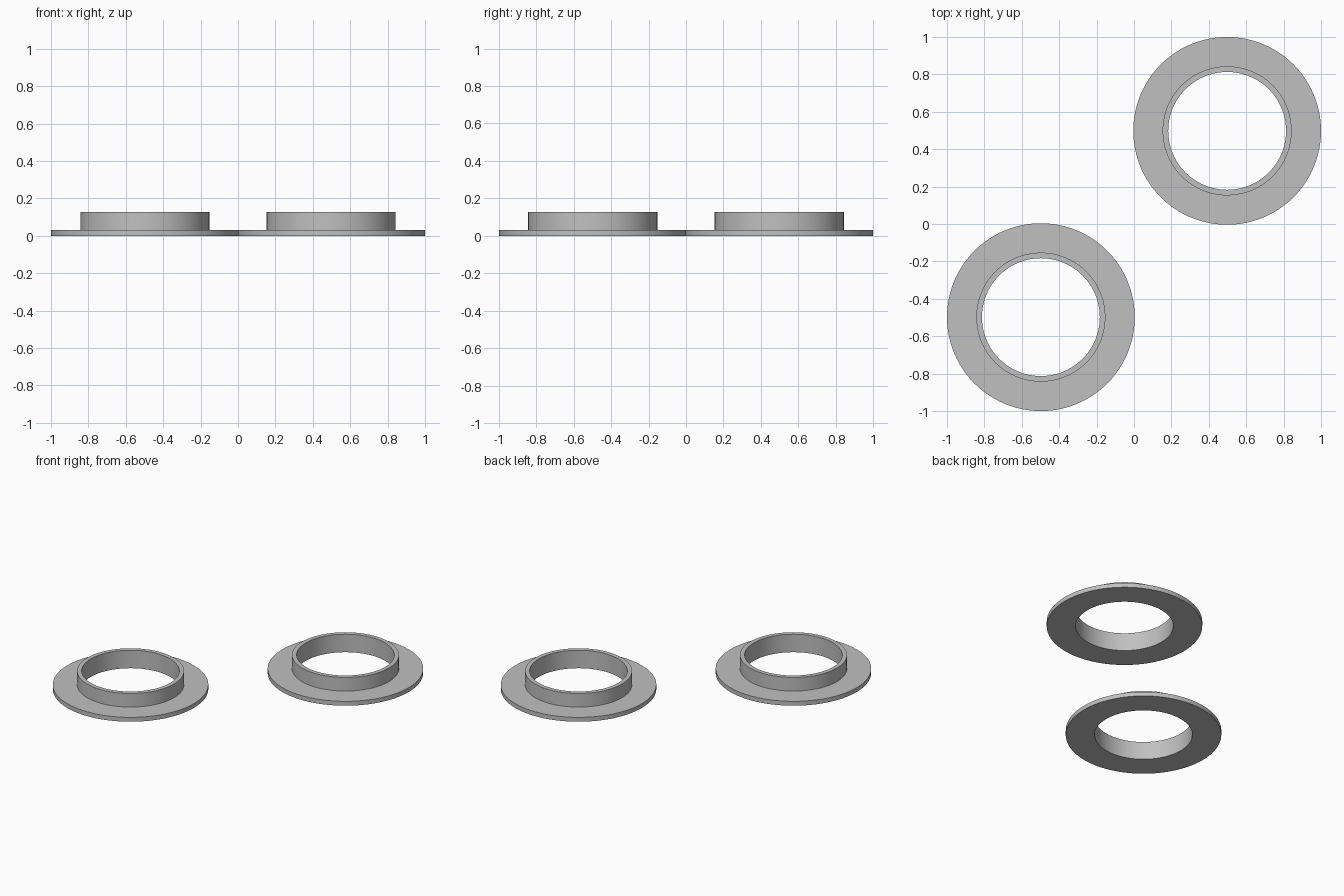
import bpy, bmesh, math

if "Cube" in bpy.data.objects:
    bpy.data.objects.remove(bpy.data.objects["Cube"])

SEGMENTS = 96
R_FLANGE, R_COLLAR, R_BORE = 0.502, 0.345, 0.315
H_FLANGE, H_TOTAL = 0.031, 0.128
OFFSET = 0.498

grey = bpy.data.materials.new("light_grey")
grey.diffuse_color = (0.53, 0.53, 0.53, 1)
grey.use_nodes = True
grey.node_tree.nodes["Principled BSDF"].inputs["Base Color"].default_value = grey.diffuse_color

# Closed L-shaped cross-section (radius, height), counter-clockwise
PROFILE = [(R_BORE, 0), (R_FLANGE, 0), (R_FLANGE, H_FLANGE),
           (R_COLLAR, H_FLANGE), (R_COLLAR, H_TOTAL), (R_BORE, H_TOTAL)]


def flanged_ring(name, x, y):
    """Revolve the cross-section into a bushing with a flat flange."""
    bm = bmesh.new()
    rings = []
    for i in range(SEGMENTS):
        a = 2 * math.pi * i / SEGMENTS
        rings.append([bm.verts.new((r * math.cos(a), r * math.sin(a), z))
                      for r, z in PROFILE])
    n = len(PROFILE)
    for i in range(SEGMENTS):
        p, q = rings[i], rings[(i + 1) % SEGMENTS]
        for j in range(n):
            k = (j + 1) % n
            bm.faces.new((p[j], q[j], q[k], p[k]))
    bmesh.ops.recalc_face_normals(bm, faces=bm.faces)
    mesh = bpy.data.meshes.new(name)
    bm.to_mesh(mesh)
    bm.free()
    mesh.materials.append(grey)
    obj = bpy.data.objects.new(name, mesh)
    obj.location = (x, y, 0)
    bpy.context.collection.objects.link(obj)
    # Smooth round walls, crisp rims
    bpy.ops.object.select_all(action='DESELECT')
    obj.select_set(True)
    bpy.context.view_layer.objects.active = obj
    bpy.ops.object.shade_smooth_by_angle(angle=math.radians(30))


# Two identical rings on the diagonal
flanged_ring("flanged_ring_front", -OFFSET, -OFFSET)
flanged_ring("flanged_ring_back", OFFSET, OFFSET)
